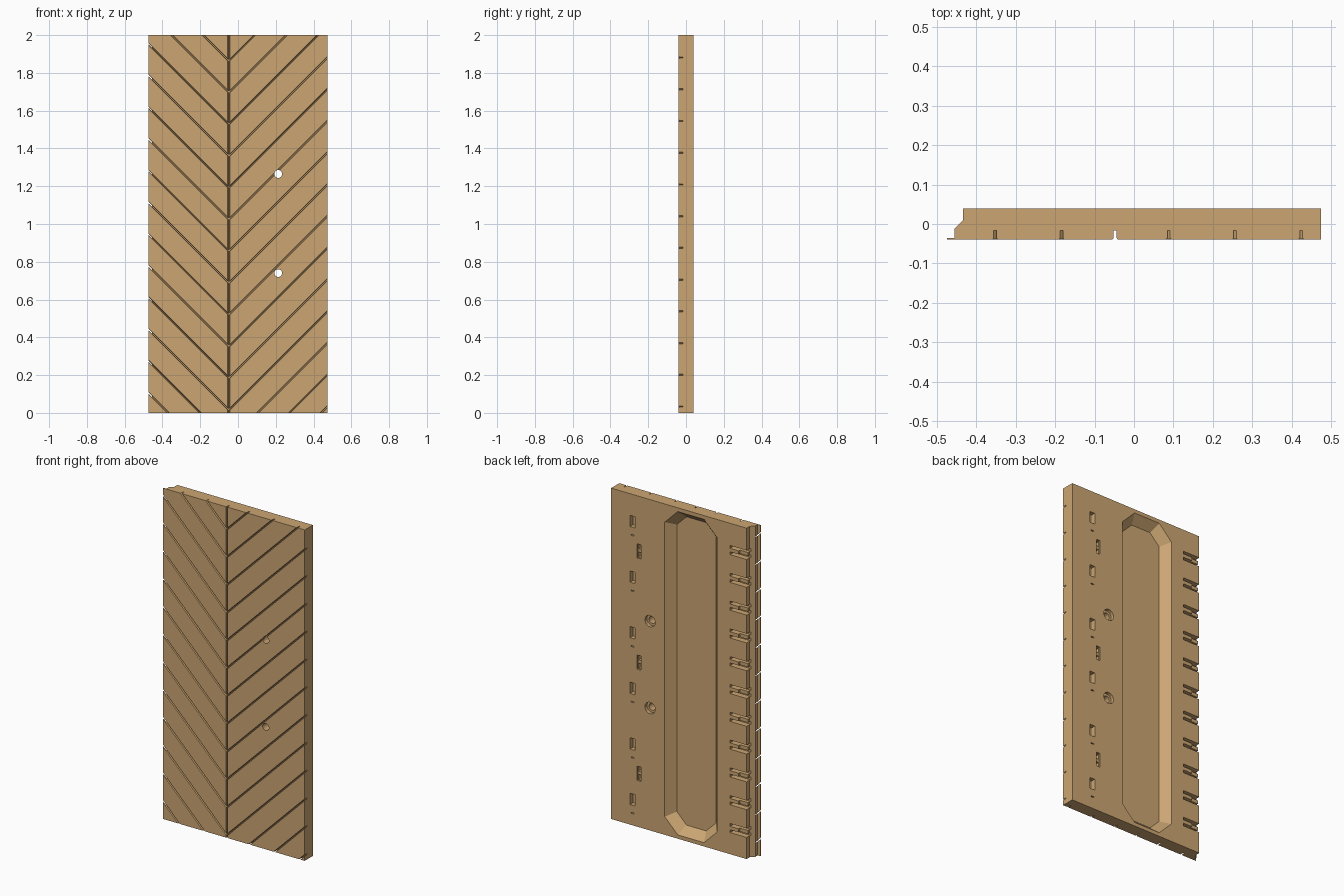
import bpy, bmesh, math

default = bpy.data.objects.get("Cube")
if default:
    bpy.data.objects.remove(default)

FRONT, BACK = -0.039, 0.039
HALF_W, HEIGHT = 0.4735, 2.0
SEAM_X, PITCH = -0.048, 0.168

wood = bpy.data.materials.new("tan_wood")
wood.use_nodes = True
tan = (0.604, 0.381, 0.171, 1)
wood.diffuse_color = tan
wood.node_tree.nodes["Principled BSDF"].inputs["Base Color"].default_value = tan


def loft(bm, first, last):
    """Closed solid between two matching outlines."""
    a = [bm.verts.new(p) for p in first]
    b = [bm.verts.new(p) for p in last]
    bm.faces.new(a)
    bm.faces.new(b[::-1])
    for i in range(len(a)):
        j = (i + 1) % len(a)
        bm.faces.new((a[i], b[i], b[j], a[j]))


def box(bm, x0, x1, z0, z1, depth):
    """Pocket cutter sunk from the back face."""
    rect = [(x0, z0), (x1, z0), (x1, z1), (x0, z1)]
    loft(bm, [(x, BACK - depth, z) for x, z in rect],
         [(x, BACK + 0.05, z) for x, z in rect])


def finish(bm, name):
    bmesh.ops.recalc_face_normals(bm, faces=bm.faces)
    mesh = bpy.data.meshes.new(name)
    bm.to_mesh(mesh)
    bm.free()
    mesh.materials.append(wood)
    obj = bpy.data.objects.new(name, mesh)
    bpy.context.collection.objects.link(obj)
    return obj


def cut(target, bm):
    """Subtract a cutter mesh, bake the result and drop the cutter."""
    cutter = finish(bm, "cutter")
    cutter.hide_render = True
    mod = target.modifiers.new("cut", 'BOOLEAN')
    mod.operation, mod.solver, mod.object = 'DIFFERENCE', 'EXACT', cutter
    graph = bpy.context.evaluated_depsgraph_get()
    baked = bpy.data.meshes.new_from_object(target.evaluated_get(graph))
    target.modifiers.clear()
    target.data = baked
    bpy.data.objects.remove(cutter)


# Slab with a thin lip and a bevelled step along one long edge
outline = [(-HALF_W, FRONT), (HALF_W, FRONT), (HALF_W, BACK), (-0.433, BACK),
           (-0.433, 0.01), (-0.455, -0.012), (-0.455, -0.035), (-HALF_W, -0.035)]
bm = bmesh.new()
loft(bm, [(x, y, 0) for x, y in outline], [(x, y, HEIGHT) for x, y in outline])
panel = finish(bm, "chevron_panel")

# Groove section: narrow slot with a flared mouth
groove = [(-0.0065, FRONT - 0.03), (-0.0065, FRONT), (-0.0035, FRONT + 0.004),
          (-0.0035, -0.016), (0.0035, -0.016), (0.0035, FRONT + 0.004),
          (0.0065, FRONT), (0.0065, FRONT - 0.03)]

# Straight seam
bm = bmesh.new()
loft(bm, [(SEAM_X + w, y, -0.1) for w, y in groove],
     [(SEAM_X + w, y, HEIGHT + 0.1) for w, y in groove])
cut(panel, bm)

# Diagonal grooves rising from the seam on each side
for end in (HALF_W + 0.05, -HALF_W - 0.05):
    rise = abs(end - SEAM_X)
    bm = bmesh.new()
    for k in range(-4, 12):
        z = 0.016 + k * PITCH
        if z + rise > 0.03:
            loft(bm, [(SEAM_X, y, z + w) for w, y in groove],
                 [(end, y, z + rise + w) for w, y in groove])
    cut(panel, bm)


# Long recess with clipped corners and sloping walls
def octagon(inset, y):
    cx, cz = -0.06, HEIGHT / 2
    hx, hz, c = 0.175 - inset, 0.977 - inset, 0.087 - inset * 0.5
    corner = [(hx, hz - c), (hx - c, hz)]
    pts = corner + [(-x, z) for x, z in corner[::-1]]
    pts += [(-x, -z) for x, z in pts]
    return [(cx + x, y, cz + z) for x, z in pts]


bm = bmesh.new()
slope, depth, over = 0.045, 0.052, 0.01
loft(bm, octagon(slope, BACK - depth), octagon(-slope * over / depth, BACK + over))
cut(panel, bm)

# Screw holes with counterbores
for radius, y0 in ((0.035, BACK - 0.02), (0.021, FRONT - 0.05)):
    bm = bmesh.new()
    for z in (0.74, 1.265):
        ring = [(0.213 + radius * math.cos(t), z + radius * math.sin(t))
                for t in (math.tau * (i + 0.5) / 12 for i in range(12))]
        loft(bm, [(x, y0, z) for x, z in ring], [(x, BACK + 0.05, z) for x, z in ring])
    cut(panel, bm)

# Shallow pockets: clip notches on the stepped edge, bridge slots, sockets, slits
bm = bmesh.new()
for k in range(11):
    z = 0.158 + k * PITCH
    box(bm, -0.44, -0.38, z - 0.027, z + 0.027, 0.012)
for k in range(3):
    z = 0.323 + k * 4 * PITCH
    box(bm, 0.275, 0.3, z - 0.043, z + 0.043, 0.01)
for k in range(6):
    z = 0.155 + k * 2 * PITCH
    box(bm, 0.313, 0.347, z - 0.034, z + 0.034, 0.03)
    box(bm, 0.32, 0.34, z - 0.085, z - 0.079, 0.01)
cut(panel, bm)

# Deep pairs of slots inside the notches and bridge slots
bm = bmesh.new()
for side in (-1, 1):
    for k in range(11):
        z = 0.158 + k * PITCH + side * 0.019
        box(bm, -0.48, -0.322, z - 0.0085, z + 0.0085, 0.034)
    for k in range(3):
        z = 0.323 + k * 4 * PITCH + side * 0.025
        box(bm, 0.277, 0.298, z - 0.015, z + 0.015, 0.035)
cut(panel, bm)
